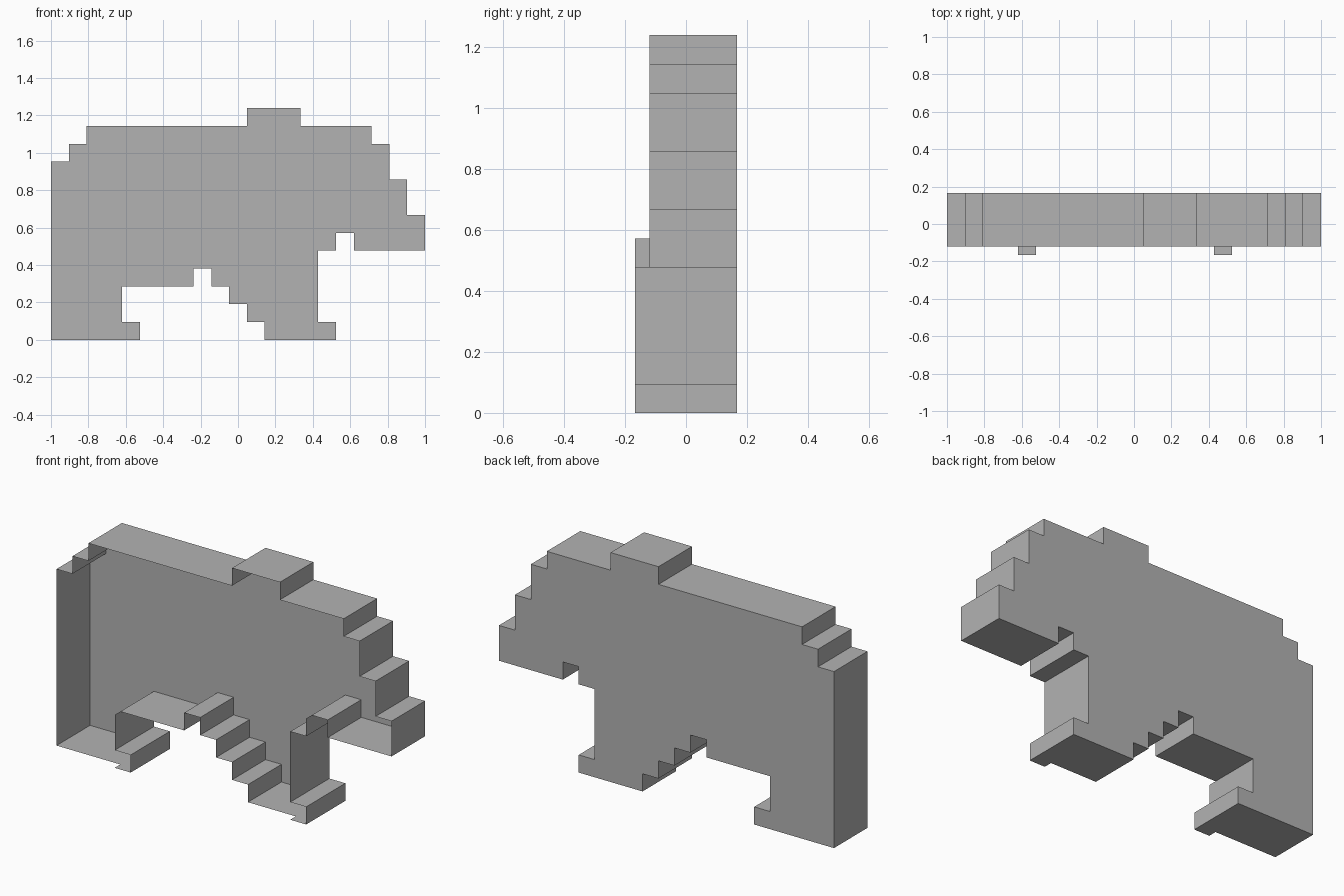
import bpy
import bmesh

cube = bpy.data.objects.get("Cube")
if cube:
    bpy.data.objects.remove(cube, do_unlink=True)

CELL = 2 / 21
BACK, FRONT, TOE_FRONT = 1.75 * CELL, -1.25 * CELL, -1.75 * CELL
STEP = {"E": (1, 0), "W": (-1, 0), "N": (0, 1), "S": (0, -1)}

# Stepped animal outline, walked cell by cell from the rear heel
REAR_FOOT = "EEEE E N W NN "
BELLY = "EEEE N E S E S E S E S "
FRONT_FOOT = "EEE E N W NNNN "
HEAD = "E N E S EEEE NN W NN W NN W N "
TOP = "WWWW N WWW S WWWWWWWWW S W S W"
OUTLINE = REAR_FOOT + BELLY + FRONT_FOOT + HEAD + TOP


def walk(path):
    """Return the corner points of a path of compass runs."""
    x = z = 0
    points = [(x, z)]
    for run in path.split():
        dx, dz = STEP[run[0]]
        x += dx * len(run)
        z += dz * len(run)
        points.append((x, z))
    return points


def place(point, y):
    return (point[0] * CELL - 1, y, point[1] * CELL)


def front_depth(a, b):
    """The toe columns stand slightly further forward than the rest."""
    low, high = min(a[0], b[0]), max(a[0], b[0])
    toe = any(low >= t and high <= t + 1 for t in (4, 15))
    return TOE_FRONT if toe and max(a[1], b[1]) <= 6 else FRONT


def make_object(name, faces, material):
    bm = bmesh.new()
    for face in faces:
        bm.faces.new([bm.verts.new(co) for co in face])
    bmesh.ops.remove_doubles(bm, verts=bm.verts[:], dist=0.0001)
    mesh = bpy.data.meshes.new(name)
    bm.to_mesh(mesh)
    bm.free()
    mesh.materials.append(material)
    obj = bpy.data.objects.new(name, mesh)
    bpy.context.collection.objects.link(obj)
    return obj


grey = bpy.data.materials.new("plain_grey")
grey.use_nodes = True
grey.diffuse_color = (0.45, 0.45, 0.45, 1)
grey.node_tree.nodes["Principled BSDF"].inputs["Base Color"].default_value = grey.diffuse_color

corners = walk(OUTLINE)
if corners[-1] != (0, 0):
    corners.append((0, 0))
edges = list(zip(corners, corners[1:]))

# Flat rear wall in the shape of the animal
make_object("back_panel", [[place(p, BACK) for p in reversed(corners[:-1])]], grey)

# Thin walls around the outline, open at the front
rim = []
for a, b in edges:
    y = front_depth(a, b)
    rim.append([place(b, BACK), place(b, y), place(a, y), place(a, BACK)])
make_object("outline_rim", rim, grey)
